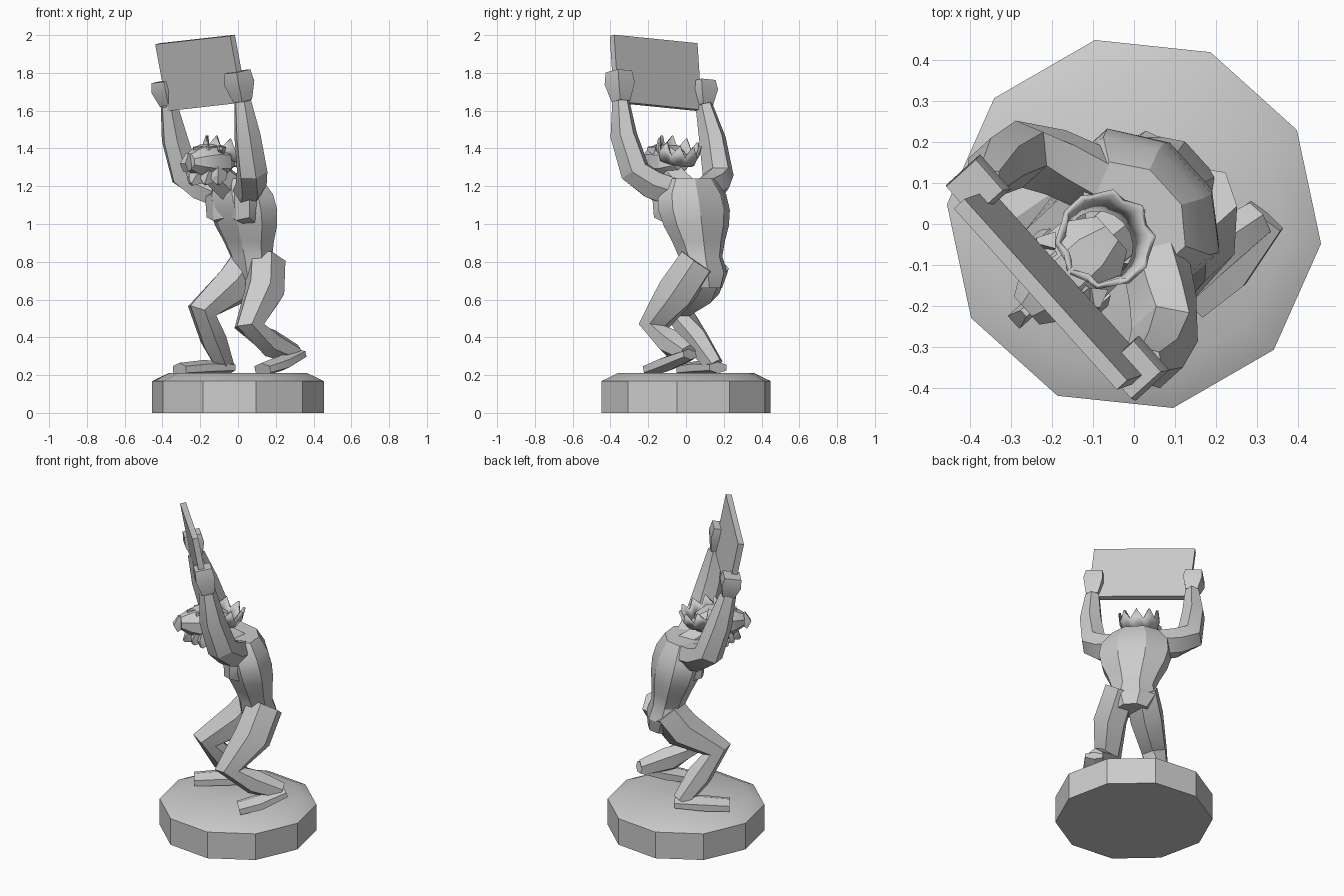
import bpy, bmesh, math
from mathutils import Vector, Matrix

default_cube = bpy.data.objects.get("Cube")
if default_cube:
    bpy.data.objects.remove(default_cube, do_unlink=True)

GREY = (.6, .6, .6, 1)
stone = bpy.data.materials.new("grey stone")
stone.use_nodes = True
stone.diffuse_color = GREY
stone.node_tree.nodes["Principled BSDF"].inputs["Base Color"].default_value = GREY

EAST, NORTH, UP = Matrix.Identity(3)
FACING = Vector((-.74, -.67, 0)).normalized()
LEFT = UP.cross(FACING)


def finish(name, bm, sharp_angle=30):
    """Turn a bmesh into a stone object with sharp edges kept."""
    bmesh.ops.recalc_face_normals(bm, faces=bm.faces)
    mesh = bpy.data.meshes.new(name)
    bm.to_mesh(mesh)
    bm.free()
    mesh.materials.append(stone)
    part = bpy.data.objects.new(name, mesh)
    bpy.context.collection.objects.link(part)
    bpy.ops.object.select_all(action='DESELECT')
    part.select_set(True)
    bpy.context.view_layer.objects.active = part
    bpy.ops.object.shade_smooth_by_angle(angle=math.radians(sharp_angle))
    return part


def ring(centre, side, front, width, depth, sides, turn=.5):
    angles = [math.tau * (i + turn) / sides for i in range(sides)]
    return [centre + side * width * math.cos(a) + front * depth * math.sin(a) for a in angles]


def bridge(bm, lower, upper):
    for i in range(len(lower)):
        bm.faces.new((lower[i - 1], lower[i], upper[i], upper[i - 1]))


def loft(name, rings):
    """Skin a list of closed rings and cap both ends."""
    bm = bmesh.new()
    rows = [[bm.verts.new(point) for point in outline] for outline in rings]
    for lower, upper in zip(rows, rows[1:]):
        bridge(bm, lower, upper)
    bm.faces.new(rows[0])
    bm.faces.new(rows[-1])
    return finish(name, bm)


def limb(name, joints, radii, sides=6, flatness=1.1):
    """Tube through the joints, each section square to the path."""
    joints = [Vector(joint) for joint in joints]
    last = len(joints) - 1
    rings = []
    for i, (joint, radius) in enumerate(zip(joints, radii)):
        along = (joints[min(i + 1, last)] - joints[max(i - 1, 0)]).normalized()
        side = (LEFT - along * LEFT.dot(along)).normalized()
        rings.append(ring(joint, side, along.cross(side), radius, radius * flatness, sides))
    return loft(name, rings)


# Ten-sided plinth with a sloping rim
plinth_profile = ((0, .458), (.168, .458), (.21, .37))
loft("plinth", [ring(UP * height, EAST, NORTH, radius, radius, 10, -1 / 6)
                for height, radius in plinth_profile])

# Torso: even sections from pelvis to shoulders, widest at the ribs
pelvis, collar = Vector((.1, .1, .66)), Vector((0, .02, 1.24))
widths = (.1, .15, .13, .16, .2, .22, .21, .15)
sections = []
for i, width in enumerate(widths):
    centre = pelvis.lerp(collar, i / (len(widths) - 1))
    sections.append(ring(centre, LEFT, FACING, width, .03 + width * .55, 8))
loft("torso", sections)

# Chest muscles, mirrored about the breastbone
breastbone = Vector((.03, .03, 1.1))
for name, sign in (("left_chest", 1), ("right_chest", -1)):
    middle = breastbone + LEFT * sign * .09
    bulge = middle + FACING * .09
    limb(name, (middle + UP * .1, bulge + UP * .03, bulge - UP * .05, middle - UP * .1),
         (.06, .1, .09, .05), flatness=.6)

# Slab leaning slightly forward
across = Vector((.4, -.445, .045)).normalized()
rise = Vector((-.06, -.03, .36))
rise = (rise - across * rise.dot(across)).normalized()
frame = Matrix((across, rise, across.cross(rise))).transposed().to_4x4()
slab_centre = Vector((-.195, -.16, 1.8))
bm = bmesh.new()
bmesh.ops.create_cube(bm, size=1, matrix=Matrix.Translation(slab_centre) @ frame
                      @ Matrix.Diagonal((.595, .36, .035, 1)))
finish("slab", bm)

# Arms raised to the slab: shoulder, upper arm, elbow, forearm, wrist
arm_radii = (.08, .08, .08, .07, .045)
left_wrist, right_wrist = Vector((.025, -.345, 1.65)), Vector((-.365, .095, 1.63))
limb("left_arm", ((.05, -.08, 1.17), (.07, -.18, 1.21), (.075, -.27, 1.28),
                  (.05, -.33, 1.47), left_wrist), arm_radii)
limb("right_arm", ((-.1, .11, 1.17), (-.19, .15, 1.2), (-.28, .17, 1.26),
                   (-.335, .14, 1.45), right_wrist), arm_radii)

# Hands gripping the slab: heel of the hand, palm, folded fingers
for name, wrist, reach in (("left_hand", left_wrist, .16), ("right_hand", right_wrist, .13)):
    limb(name, (wrist, wrist + rise * reach * .6, wrist + rise * reach),
         (.05, .08, .07), sides=4, flatness=1)

# Legs: hip, thigh, knee, shin, ankle
leg_radii = (.1, .105, .08, .07, .05)
limb("left_leg", ((.15, .06, .8), (.14, -.05, .64), (.06, -.17, .46),
                  (.17, -.08, .37), (.3, .01, .31)), leg_radii)
limb("right_leg", ((.05, .13, .79), (-.03, .08, .67), (-.19, -.04, .54),
                   (-.13, .05, .39), (-.07, .15, .25)), leg_radii)

# Feet: heel, arch, toes, with the left heel lifted
foot_radii = (.06, .08, .07)
limb("left_foot", ((.32, .02, .31), (.22, -.1, .26), (.13, -.18, .23)),
     foot_radii, flatness=.5)
limb("right_foot", ((-.04, .17, .24), (-.18, .09, .24), (-.31, 0, .23)),
     foot_radii, flatness=.5)

# Head thrust forward on a short neck
skull = Vector((-.15, -.11, 1.33))
limb("neck", ((0, .01, 1.16), skull - UP * .04), (.08, .07))
head_path = [skull + FACING * reach for reach in (-.13, -.06, .03, .1, .15)]
limb("head", head_path, (.06, .11, .115, .085, .05), sides=8, flatness=.85)
face = head_path[-1]
limb("nose", (face + UP * .04, face + FACING * .02 - UP * .01, face - UP * .04),
     (.015, .03, .03), sides=4)

# Beard locks under the jaw and hair tufts over the brow
LOCKS = 5
for i in range(LOCKS):
    spread = 2 * i / (LOCKS - 1) - 1
    sweep = LEFT * spread * .08 - FACING * abs(spread) * .04
    flare = FACING * (.08 - .05 * abs(spread)) + LEFT * spread * .03
    root = skull + sweep + FACING * .05 - UP * .05
    tip = root + flare - UP * .07
    limb(f"beard_lock_{i + 1}", (root, root.lerp(tip, .6), tip), (.045, .04, .01), sides=4)
    root = skull + sweep + FACING * .03 + UP * .06
    limb(f"hair_tuft_{i + 1}", (root, root + flare + UP * .01), (.03, .01), sides=4)

# Pointed crown tipped back on the head
POINTS = 9
axis = (UP - FACING * .3).normalized()
fore = LEFT.cross(axis)
seat = skull - FACING * .085
bm = bmesh.new()
band = [bm.verts.new(p) for p in ring(seat, LEFT, fore, .1, .1, POINTS * 2)]
spikes = [bm.verts.new(p + axis * (.11 if i % 2 else .05))
          for i, p in enumerate(ring(seat, LEFT, fore, .12, .12, POINTS * 2))]
bridge(bm, band, spikes)
crown = finish("crown", bm, sharp_angle=20)
crown.modifiers.new("thickness", 'SOLIDIFY').thickness = .015
